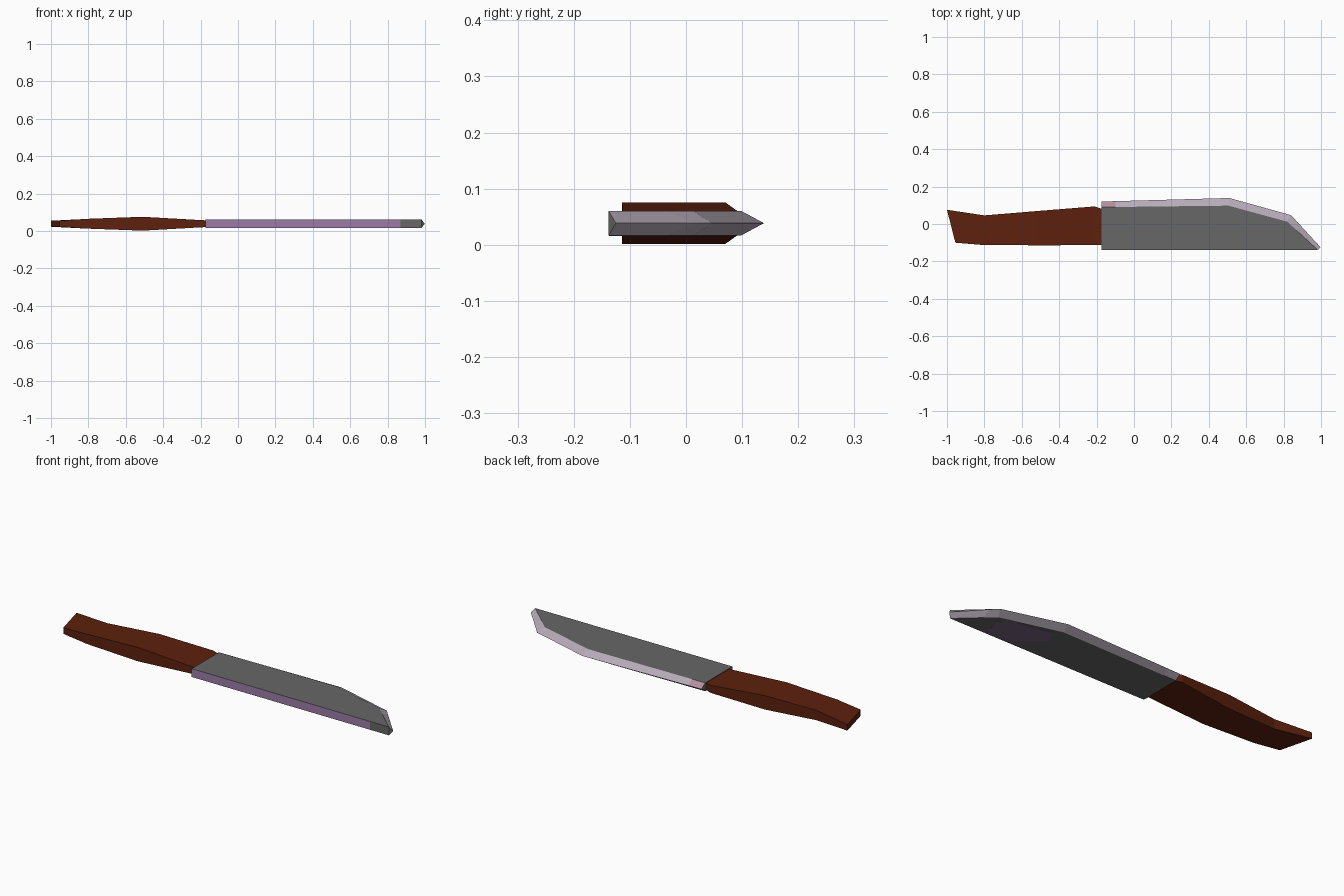
import bpy, bmesh

if "Cube" in bpy.data.objects:
    bpy.data.objects.remove(bpy.data.objects["Cube"])


def material(name, rgb):
    m = bpy.data.materials.new(name)
    m.diffuse_color = (*rgb, 1)
    m.use_nodes = True
    m.node_tree.nodes["Principled BSDF"].inputs["Base Color"].default_value = m.diffuse_color
    return m


STEEL = material("grey steel", (0.135, 0.135, 0.135))
EDGE = material("pale honed edge", (0.47, 0.41, 0.48))
PURPLE = material("purple sheen", (0.33, 0.20, 0.38))
PINK = material("pink sheen", (0.46, 0.27, 0.34))
WOOD = material("red brown wood", (0.11, 0.015, 0.004))
DARK_PURPLE = material("dull purple sheen", (0.19, 0.135, 0.22))
MID = 0.0385


def finish(bm, name, mats):
    bmesh.ops.recalc_face_normals(bm, faces=bm.faces[:])
    mesh = bpy.data.meshes.new(name)
    bm.to_mesh(mesh)
    bm.free()
    for m in mats:
        mesh.materials.append(m)
    ob = bpy.data.objects.new(name, mesh)
    bpy.context.collection.objects.link(ob)
    return ob


# Blade: two flats, bevelled to a cutting edge that curves to the tip
half = 0.022
cut_line = [(-0.175, 0.12), (0.51, 0.139), (0.84, 0.047), (0.998, -0.125)]
flat_line = [(-0.175, 0.09), (0.505, 0.098), (0.82, 0.012), (0.982, -0.138)]
bm = bmesh.new()
edge = [bm.verts.new((x, y, MID)) for x, y in cut_line]
heel = []
flats = []
for s in (1, -1):
    z = MID + s * half
    row = [bm.verts.new((x, y, z)) for x, y in flat_line]
    corner = bm.verts.new((-0.175, -0.138, z))
    bm.faces.new([corner] + row)
    for i in range(3):
        bm.faces.new((row[i], row[i + 1], edge[i + 1], edge[i]))
    flats.append(row)
    heel.append(corner)
top, bottom = flats
bm.faces.new((heel[0], heel[1], bottom[-1], top[-1]))             # spine
bm.faces.new((top[-1], bottom[-1], edge[-1]))                     # tip
bm.faces.new((heel[0], top[0], edge[0], bottom[0], heel[1]))      # heel

# Cuts where the colour changes along the edge and spine
for x in (-0.1, 0.87):
    bmesh.ops.bisect_plane(bm, geom=bm.verts[:] + bm.edges[:] + bm.faces[:],
                           plane_co=(x, 0, 0), plane_no=(1, 0, 0))
bmesh.ops.recalc_face_normals(bm, faces=bm.faces[:])
for f in bm.faces:
    n, c = f.normal, f.calc_center_median()
    if n.y < -0.9:
        f.material_index = 2 if c.x < 0.87 else 0
    elif abs(n.z) < 0.95 and n.y > 0.1:
        f.material_index = 3 if c.x < -0.1 and n.z > 0 else 1
finish(bm, "blade", [STEEL, EDGE, PURPLE, PINK])

# Sheen patch on the underside of the blade, as a thin plate
patch = [(0.77, -0.137), (0.80, -0.03), (0.72, 0.033), (0.54, 0.065),
         (0.50, 0.0), (0.63, -0.11)]
bm = bmesh.new()
face = bm.faces.new([bm.verts.new((x, y, MID - half - 0.001)) for x, y in patch])
ext = bmesh.ops.extrude_face_region(bm, geom=[face])
for v in ext["geom"]:
    if isinstance(v, bmesh.types.BMVert):
        v.co.z += 0.0015
finish(bm, "underside_sheen", [DARK_PURPLE])

# Handle: rectangular sections (back x, back y, front x, front y, half thickness)
sections = [(-1.0, 0.076, -0.955, -0.10, 0.016),
            (-0.80, 0.046, -0.81, -0.112, 0.026),
            (-0.51, 0.070, -0.51, -0.114, 0.037),
            (-0.21, 0.094, -0.21, -0.113, 0.020),
            (-0.17, 0.080, -0.17, -0.112, 0.018)]
bm = bmesh.new()
rings = []
for bx, by, fx, fy, h in sections:
    rings.append([bm.verts.new(p) for p in ((bx, by, MID + h), (bx, by, MID - h),
                                            (fx, fy, MID - h), (fx, fy, MID + h))])
for a, b in zip(rings, rings[1:]):
    for i in range(4):
        j = (i + 1) % 4
        bm.faces.new((a[i], a[j], b[j], b[i]))
bm.faces.new(rings[0])
bm.faces.new(rings[-1])
finish(bm, "handle", [WOOD])
